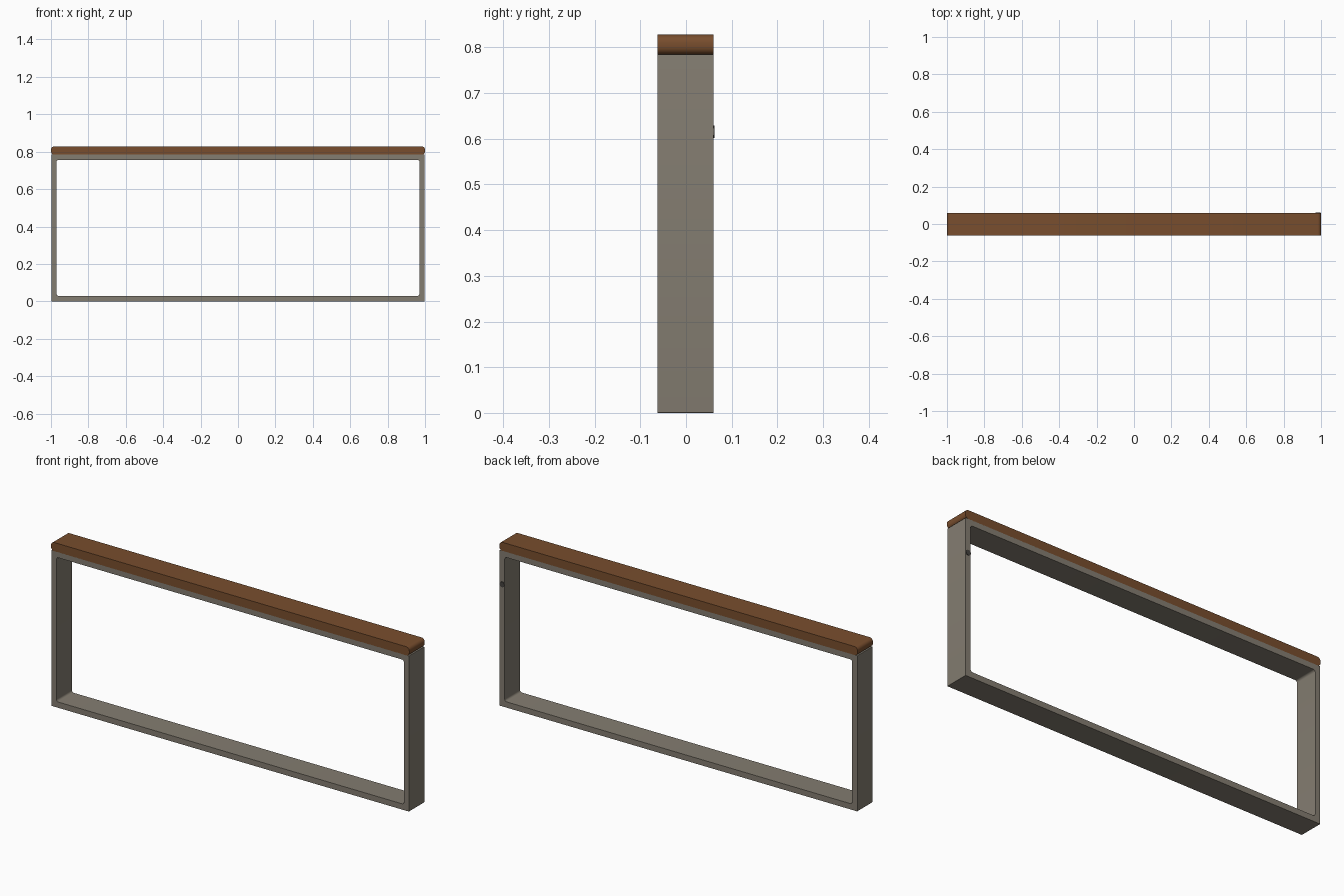
import bpy, bmesh, math

if "Cube" in bpy.data.objects:
    bpy.data.objects.remove(bpy.data.objects["Cube"])

Y0, Y1 = -0.0625, 0.06


def material(name, rgb):
    m = bpy.data.materials.new(name)
    m.diffuse_color = (*rgb, 1)
    m.use_nodes = True
    m.node_tree.nodes["Principled BSDF"].inputs["Base Color"].default_value = m.diffuse_color
    return m


frame_mat = material("warm grey", (0.230, 0.205, 0.165))
wood_mat = material("brown wood", (0.190, 0.076, 0.027))
dark_mat = material("dark grey", (0.06, 0.055, 0.05))


def rounded(x0, x1, z0, z1, r, steps=5):
    """Rounded rectangle outline in the xz plane."""
    pts = []
    for cx, cz, a0 in ((x1 - r, z1 - r, 0), (x0 + r, z1 - r, 90),
                       (x0 + r, z0 + r, 180), (x1 - r, z0 + r, 270)):
        for i in range(steps + 1):
            a = math.radians(a0 + 90 * i / steps)
            pts.append((cx + r * math.cos(a), cz + r * math.sin(a)))
    return pts


def finish(name, bm, mat):
    bmesh.ops.recalc_face_normals(bm, faces=bm.faces)
    me = bpy.data.meshes.new(name)
    bm.to_mesh(me)
    bm.free()
    me.materials.append(mat)
    ob = bpy.data.objects.new(name, me)
    bpy.context.collection.objects.link(ob)
    bpy.context.view_layer.objects.active = ob
    ob.select_set(True)
    bpy.ops.object.shade_smooth_by_angle(angle=math.radians(35))
    ob.select_set(False)
    return ob


def slab(name, pts, y0, y1, mat):
    bm = bmesh.new()
    a = [bm.verts.new((x, y0, z)) for x, z in pts]
    b = [bm.verts.new((x, y1, z)) for x, z in pts]
    bm.faces.new(a)
    bm.faces.new(b)
    n = len(pts)
    for i in range(n):
        j = (i + 1) % n
        bm.faces.new((a[i], a[j], b[j], b[i]))
    return finish(name, bm, mat)


# Rectangular frame: square outside, small rounded corners inside
outer = rounded(-0.998, 0.998, 0, 0.785, 0.001)
inner = rounded(-0.97, 0.97, 0.029, 0.757, 0.011)
bm = bmesh.new()
loops = [[bm.verts.new((x, y, z)) for x, z in pts]
         for pts, y in ((outer, Y0), (outer, Y1), (inner, Y1), (inner, Y0))]
n = len(outer)
for k in range(4):
    p, q = loops[k], loops[(k + 1) % 4]
    for i in range(n):
        j = (i + 1) % n
        bm.faces.new((p[i], p[j], q[j], q[i]))
finish("frame", bm, frame_mat)

# Wooden top with rounded ends
slab("wooden_top", rounded(-1, 1, 0.784, 0.828, 0.018), Y0, Y1, wood_mat)

# Small round button on the back of the right leg
slab("back_button", rounded(0.970, 0.997, 0.602, 0.629, 0.0134), Y1 - 0.001, 0.0625, dark_mat)
